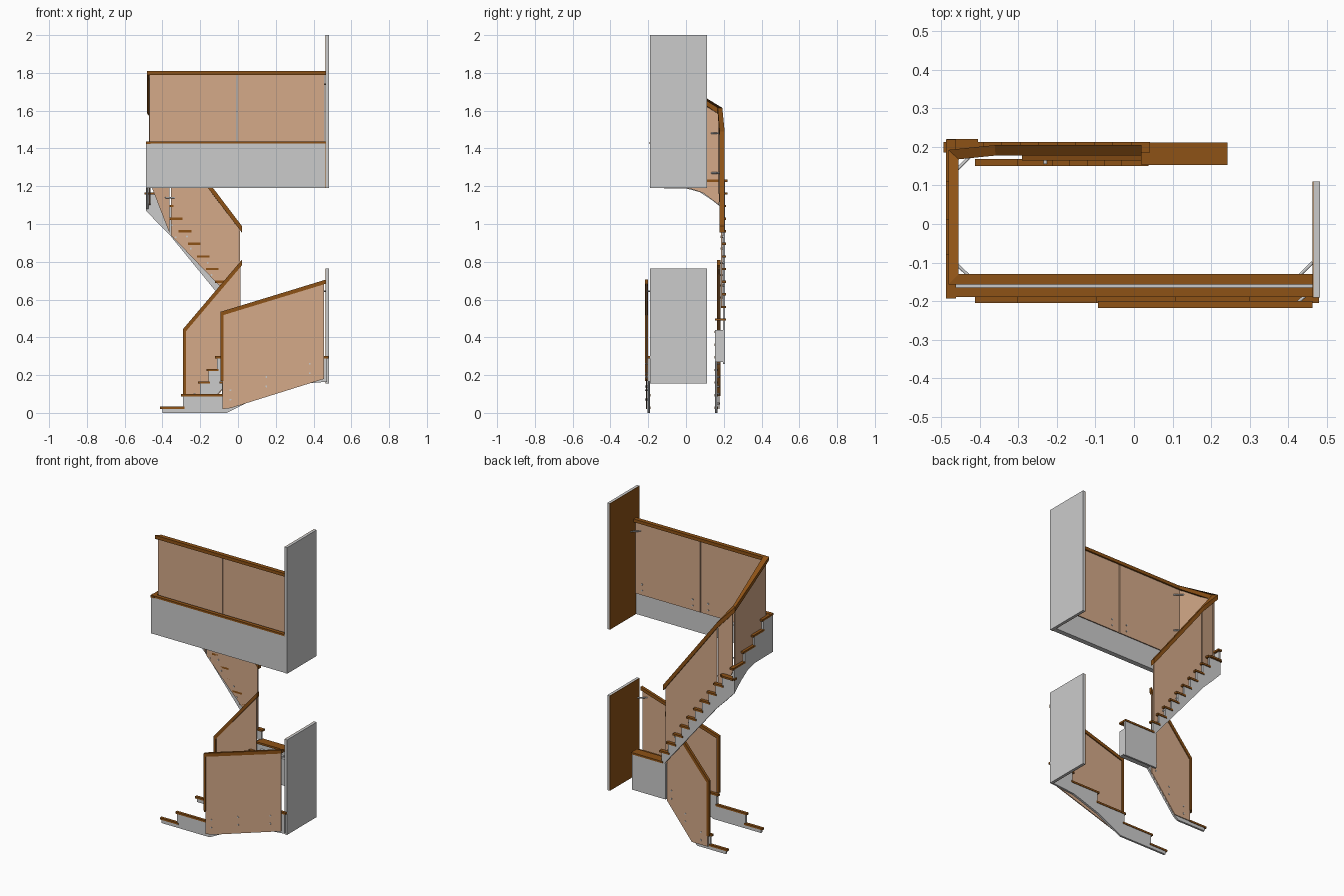
import bpy, bmesh
from mathutils import Vector

if "Cube" in bpy.data.objects:
    bpy.data.objects.remove(bpy.data.objects["Cube"])


def material(name, rgb):
    m = bpy.data.materials.new(name)
    m.diffuse_color = (*rgb, 1)
    m.use_nodes = True
    m.node_tree.nodes["Principled BSDF"].inputs["Base Color"].default_value = m.diffuse_color
    return m


WOOD = material("wood", (0.27, 0.085, 0.008))
PANEL = material("tan_panel", (0.66, 0.40, 0.25))
RISE = 0.0668


def finish(name, bm, mat):
    bmesh.ops.recalc_face_normals(bm, faces=bm.faces)
    me = bpy.data.meshes.new(name)
    bm.to_mesh(me)
    bm.free()
    if mat:
        me.materials.append(mat)
    ob = bpy.data.objects.new(name, me)
    bpy.context.collection.objects.link(ob)
    return ob


def prism(name, axis, pts, lo, hi, mat=None):
    """Extrude an outline: axis 'y' takes (x, z) points, axis 'x' takes (y, z)."""
    bm = bmesh.new()
    put = (lambda p, d: (p[0], d, p[1])) if axis == 'y' else (lambda p, d: (d, p[0], p[1]))
    face = bm.faces.new([bm.verts.new(put(p, lo)) for p in pts])
    new = bmesh.ops.extrude_face_region(bm, geom=[face])['geom']
    shift = Vector((0, hi - lo, 0)) if axis == 'y' else Vector((hi - lo, 0, 0))
    bmesh.ops.translate(bm, vec=shift, verts=[v for v in new if isinstance(v, bmesh.types.BMVert)])
    return finish(name, bm, mat)


def box(name, x0, x1, y0, y1, z0, z1, mat=None):
    return prism(name, 'y', [(x0, z0), (x1, z0), (x1, z1), (x0, z1)], y0, y1, mat)


def rail(name, path, w):
    """Mitred handrail through (x, y, top z, height) points."""
    bm = bmesh.new()
    rings = []
    flat = [Vector(p[:2]) for p in path]
    for i, (x, y, z, h) in enumerate(path):
        a = (flat[i] - flat[max(i - 1, 0)]).normalized()
        b = (flat[min(i + 1, len(flat) - 1)] - flat[i]).normalized()
        t = (a + b).normalized()
        n = Vector((-t.y, t.x))
        ref = a if a.length > 0 else b
        n *= w / 2 / max(0.3, abs(n.dot(Vector((-ref.y, ref.x)))))
        rings.append([bm.verts.new((x + s * n.x, y + s * n.y, z - d))
                      for s, d in ((-1, 0), (1, 0), (1, h), (-1, h))])
    for r, q in zip(rings, rings[1:]):
        for k in range(4):
            bm.faces.new((r[k], r[(k + 1) % 4], q[(k + 1) % 4], q[k]))
    bm.faces.new(rings[0])
    bm.faces.new(rings[-1])
    return finish(name, bm, WOOD)


def rod(name, a, b, r=0.005):
    a, b = Vector(a), Vector(b)
    bm = bmesh.new()
    bmesh.ops.create_cone(bm, cap_ends=True, segments=12, radius1=r, radius2=r, depth=(b - a).length)
    bm.transform((b - a).to_track_quat('Z', 'Y').to_matrix().to_4x4())
    bmesh.ops.translate(bm, vec=(a + b) / 2, verts=bm.verts)
    return finish(name, bm, None)


def flight(name, axis, starts, top, stringer, tread, bottom):
    """Stepped stringer plus wooden treads; starts are riser positions, last one is the end."""
    s = 1 if starts[-1] > starts[0] else -1
    pts = []
    for i in range(len(starts) - 1):
        z = top + i * RISE
        pts += [(starts[i], z - 0.012), (starts[i + 1], z - 0.012)]
        a, b = starts[i] - s * 0.012, starts[i + 1] + s * 0.008
        prism(f"{name}_tread_{i + 1}", axis, [(a, z - 0.012), (b, z - 0.012), (b, z), (a, z)], *tread, WOOD)
    prism(name + "_stringer", axis, pts + bottom, *stringer)


# Wall slabs with wooden inner face
for n, z0, z1 in (("lower", 0.155, 0.765), ("upper", 1.19, 2.0)):
    box(n + "_wall_slab", 0.465, 0.482, -0.19, 0.11, z0, z1)
    box(n + "_wall_veneer", 0.463, 0.465, -0.19, 0.11, z0, z1, WOOD)

# Front lower flight
flight("front_flight", 'y', [-0.40, -0.29, -0.085, 0.12, 0.31, 0.472], 0.033,
       (-0.203, -0.19), (-0.205, -0.187),
       [(0.472, 0.165), (0.3, 0.15), (0.12, 0.09), (-0.06, 0.0), (-0.40, 0.0)])
prism("front_lower_panel", 'y', [(-0.082, 0.02), (-0.04, 0.025), (0.455, 0.18), (0.455, 0.69), (-0.082, 0.52)],
      -0.213, -0.207, PANEL)
rail("front_lower_rail", [(-0.093, -0.209, 0.535, 0.022), (0.463, -0.209, 0.705, 0.022)], 0.018)
box("front_newel", -0.093, -0.078, -0.218, -0.2, 0.17, 0.53, WOOD)

# Back lower flight
flight("back_flight", 'y', [-0.40, -0.29, -0.20, -0.155, -0.11, -0.065, -0.02, 0.03], 0.033,
       (0.153, 0.166), (0.151, 0.169), [(0.03, 0.27), (-0.17, 0.02), (-0.2, 0.0), (-0.40, 0.0)])
prism("back_lower_panel", 'y', [(-0.278, 0.02), (-0.165, 0.02), (0.012, 0.24), (0.012, 0.79), (-0.278, 0.435)],
      0.171, 0.177, PANEL)
rail("back_lower_rail", [(-0.29, 0.174, 0.445, 0.03), (0.02, 0.174, 0.81, 0.03)], 0.018)
box("back_newel", -0.29, -0.274, 0.165, 0.183, 0.09, 0.435, WOOD)

# Half landing
box("landing_box", 0.03, 0.24, 0.153, 0.195, 0.27, 0.44)
box("landing_fascia", 0.0, 0.24, 0.195, 0.207, 0.26, 0.488)
box("landing_tread", 0.02, 0.242, 0.153, 0.211, 0.488, 0.5, WOOD)

# Upper back flight and winders round the left side
back_starts = [0.03 - 0.048 * i for i in range(10)] + [-0.486]
flight("upper_back_flight", 'y', back_starts, 0.5 + RISE, (0.195, 0.207), (0.186, 0.212),
       [(-0.486, 1.07), (-0.42, 1.0), (-0.36, 0.94), (0.0, 0.5), (0.03, 0.44)])
box("corner_tread", -0.486, -0.405, 0.19, 0.22, 1.156, 1.168, WOOD)
flight("left_flight", 'x', [0.207, 0.1, 0.0, -0.09, -0.185], 0.5 + 11 * RISE, (-0.488, -0.475), (-0.488, -0.462),
       [(-0.185, 1.19), (0.0, 1.188), (0.07, 1.17), (0.14, 1.125), (0.207, 1.07)])

# Upper landing edge
box("upper_fascia", -0.488, 0.478, -0.187, -0.155, 1.19, 1.425)
box("upper_fascia_cap", -0.488, 0.463, -0.189, -0.165, 1.425, 1.437, WOOD)

# Upper balustrade panels
for n, x0, x1 in (("left", -0.468, -0.009), ("right", -0.003, 0.458)):
    box(f"upper_front_panel_{n}", x0, x1, -0.146, -0.14, 1.33, 1.79, PANEL)
prism("left_panel", 'x', [(-0.138, 1.33), (-0.05, 1.2), (0.03, 1.185), (0.09, 1.165), (0.175, 1.10),
                          (0.175, 1.595), (-0.138, 1.785)], -0.47, -0.464, PANEL)
prism("upper_back_panel", 'y', [(-0.355, 0.94), (0.01, 0.56), (0.01, 0.97), (-0.355, 1.455)],
      0.186, 0.192, PANEL)
corner = prism("corner_panel", 'y', [(-0.455, 1.19), (-0.362, 0.95), (-0.362, 1.46), (-0.455, 1.58)],
               0.186, 0.192, PANEL)
for v in corner.data.vertices:          # panel leans inwards towards the corner
    v.co.y += (v.co.x + 0.36) * 0.15

# Upper handrail, one continuous run
rail("upper_rail", [(0.463, -0.143, 1.81, 0.02), (-0.468, -0.143, 1.81, 0.022), (-0.468, 0.18, 1.615, 0.03),
                    (-0.36, 0.191, 1.49, 0.035), (0.02, 0.191, 0.99, 0.035)], 0.027)

# Panel fixings
for x, z in ((-0.04, 0.07), (0.15, 0.14), (0.38, 0.21)):
    for dz in (0, 0.05):
        rod("front_fixing", (x, -0.216, z + dz), (x, -0.19, z + dz))
for x, z in ((-0.23, 0.05), (-0.12, 0.14), (-0.02, 0.26)):
    for dz in (0, 0.05):
        rod("back_fixing", (x, 0.155, z + dz), (x, 0.18, z + dz))
for x, z in ((-0.33, 0.93), (-0.25, 0.87), (-0.14, 0.73), (-0.04, 0.61)):
    for dx in (0, -0.02):
        rod("upper_back_fixing", (x + dx, 0.183, z - 3.2 * dx), (x + dx, 0.2, z - 3.2 * dx))
for x in (-0.42, -0.06, 0.05, 0.41):
    for z in (1.36, 1.40):
        rod("upper_front_fixing", (x, -0.156, z), (x, -0.136, z))

# Diagonal corner clamps
for z in (1.74, 1.5):
    rod("corner_clamp_front", (-0.465, -0.1, z), (-0.42, -0.142, z), 0.004)
for z in (1.48, 1.27):
    rod("corner_clamp_back", (-0.465, 0.135, z), (-0.42, 0.18, z), 0.004)
rod("wall_clamp_upper", (0.42, -0.142, 1.74), (0.463, -0.1, 1.74), 0.004)
rod("wall_clamp_lower", (0.42, -0.207, 0.645), (0.463, -0.17, 0.645), 0.004)
rod("joint_clamp", (-0.385, 0.18, 1.14), (-0.335, 0.184, 1.14), 0.004)
